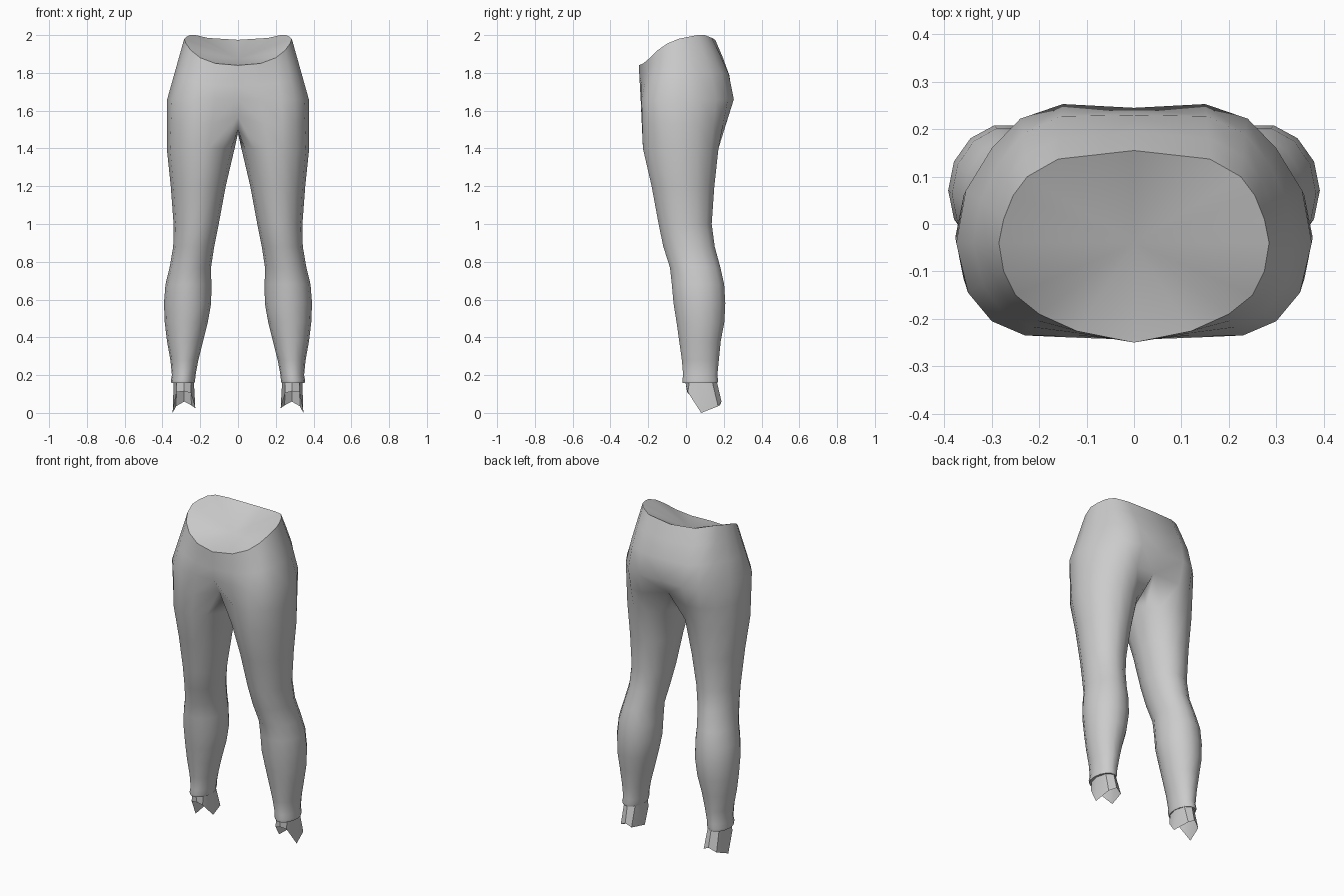
import bpy
from math import cos, sin, pi

if "Cube" in bpy.data.objects:
    bpy.data.objects.remove(bpy.data.objects["Cube"])

SIDES = 14      # vertices round a leg
ARC = 11        # of those, the ones that continue up into the hips


def build(name, verts, faces, angle=60):
    """Make the x > 0 half and mirror it."""
    me = bpy.data.meshes.new(name)
    me.from_pydata(verts, [], faces)
    ob = bpy.data.objects.new(name, me)
    bpy.context.collection.objects.link(ob)
    bpy.ops.object.select_all(action='DESELECT')
    ob.select_set(True)
    bpy.context.view_layer.objects.active = ob
    bpy.ops.object.shade_smooth_by_angle(angle=angle * pi / 180)
    mod = ob.modifiers.new("mirror", 'MIRROR')
    mod.merge_threshold = 0.0005
    return ob


def bridge(a, b, n, closed):
    """Quads between two rows starting at a (upper) and b (lower)."""
    return [(a + i, b + i, b + (i + 1) % n, a + (i + 1) % n)
            for i in range(n if closed else n - 1)]


def leg_ring(z, x0, x1, y0, y1):
    """Oval ring from its bounds, counter-clockwise from the inner front."""
    ring = []
    for i in range(SIDES):
        t = (i - 5) * 2 * pi / SIDES
        ring.append(((x0 + x1) / 2 + (x1 - x0) / 2 * cos(t),
                     (y0 + y1) / 2 + (y1 - y0) / 1.95 * sin(t), z))
    return ring


# Waist rim and hip line, front centre to back centre
rim = [(0, -.25, 1.84), (.12, -.226, 1.85), (.2, -.19, 1.88), (.25, -.15, 1.92),
       (.275, -.1, 1.955), (.285, -.04, 1.98), (.275, .01, 1.99), (.255, .06, 2),
       (.225, .1, 2), (.16, .137, 1.985), (0, .155, 1.975)]
hip = [(0, -.24), (.12, -.24), (.23, -.235), (.3, -.205), (.35, -.145), (.375, -.04),
       (.355, .07), (.3, .16), (.24, .222), (.15, .253), (0, .245)]
hip = [(x, y, 1.66) for x, y in hip]


def blend(a, b, f, bulge):
    out = []
    for p, q in zip(a, b):
        x, y, z = (u + (v - u) * f for u, v in zip(p, q))
        out.append((x, y + bulge * max(0, y) / .2, z))
    return out


# Leg sections: z, inner x, outer x, front y, back y
sections = [
    (1.40, .018, .377, -.228, .172), (1.20, .065, .356, -.182, .150),
    (1.00, .102, .341, -.145, .136), (.88, .126, .343, -.120, .152),
    (.77, .143, .362, -.085, .182), (.68, .141, .384, -.075, .202),
    (.58, .142, .392, -.066, .208), (.48, .160, .388, -.050, .203),
    (.38, .185, .376, -.036, .184), (.28, .210, .358, -.022, .174),
    (.20, .225, .350, -.015, .166), (.172, .227, .355, -.020, .170),
    (.157, .231, .353, -.017, .167), (.157, .245, .333, .005, .150)]
legs = [leg_ring(*s) for s in sections]

# Leg top: outer part under the hips, inner part along the crotch seam
top = blend(hip, legs[0][:ARC], .5, 0)
top[0] = (0, -.185, 1.57)
top[-1] = (0, .175, 1.56)
top += [(0, .09, 1.495), (0, 0, 1.48), (0, -.1, 1.50)]

# Trousers: hip rows, then closed leg rings
verts, faces = [], []
hips = [rim, blend(rim, hip, .28, .014), blend(rim, hip, .6, .02), hip]
for row in hips:
    if verts:
        faces += bridge(len(verts) - ARC, len(verts), ARC, False)
    verts += row
faces += bridge(len(verts) - ARC, len(verts), ARC, False)
verts += top
for ring in legs:
    faces += bridge(len(verts) - SIDES, len(verts), SIDES, True)
    verts += ring
build("trousers", verts, faces)

# Sunken fan closing the waist
build("waist_cap", rim + [(0, -.04, 1.875)],
      [(i, i + 1, ARC) for i in range(ARC - 1)])

# Ankle stubs with a ragged open lower edge
ragged = [(.285, .005, .115), (.325, .01, .11), (.346, .08, 0), (.328, .17, .035),
          (.285, .188, .06), (.247, .18, .04), (.226, .08, .025), (.25, .01, .105)]
n = len(ragged)
upper = [(.287 + .053 * sin(i * 2 * pi / n), .078 - .083 * cos(i * 2 * pi / n), .175)
         for i in range(n)]
build("ankles", upper + ragged, bridge(0, n, n, True), 40)
